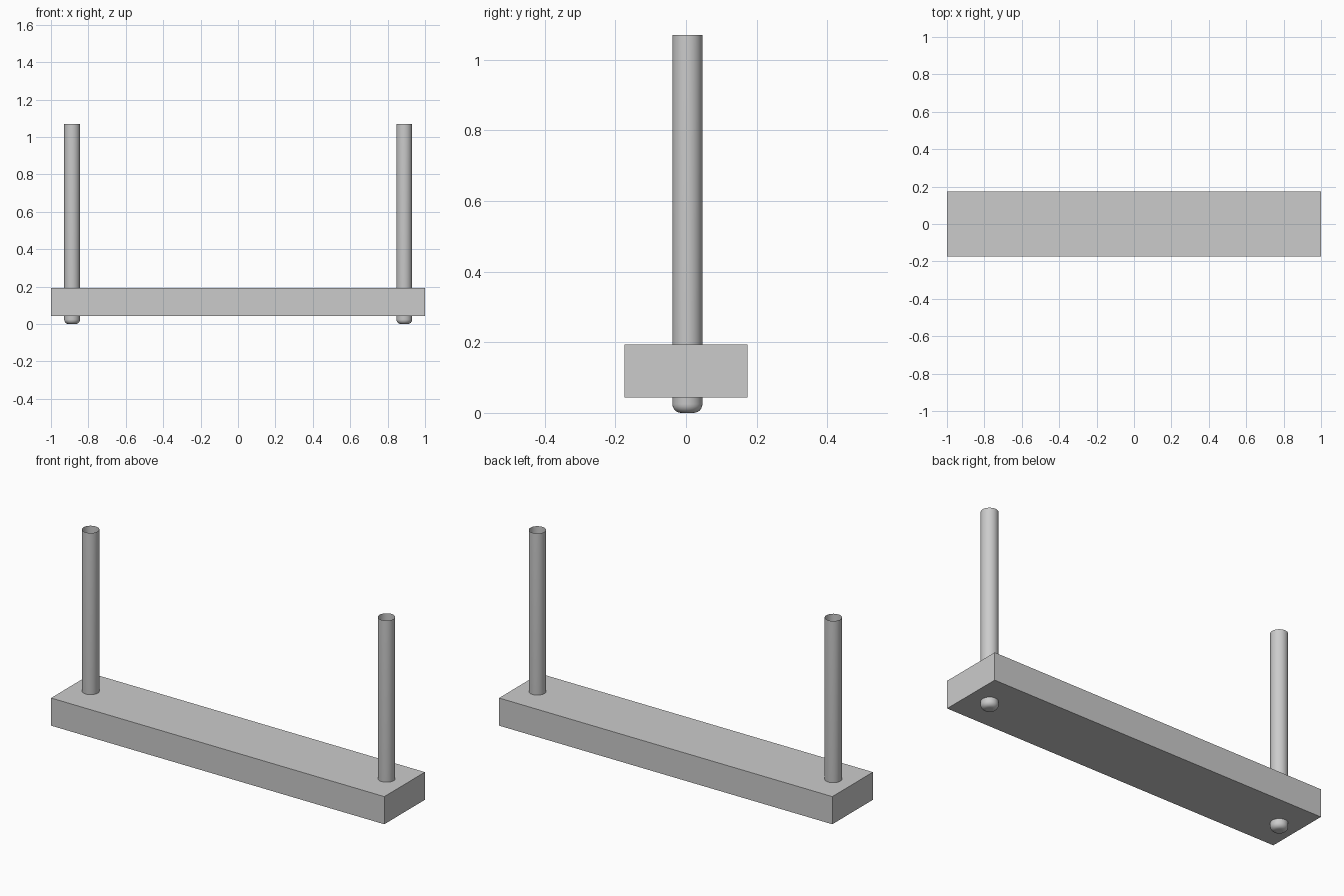
import bpy, bmesh, math

if "Cube" in bpy.data.objects:
    bpy.data.objects.remove(bpy.data.objects["Cube"])

SEG = 32
R = 0.0425            # post radius
TOP = 1.07
FILLET = 0.025        # rounding of the lower end


def add_object(name, bm):
    mesh = bpy.data.meshes.new(name)
    bm.to_mesh(mesh)
    bm.free()
    obj = bpy.data.objects.new(name, mesh)
    bpy.context.collection.objects.link(obj)
    return obj


# Plank
bm = bmesh.new()
bmesh.ops.create_cube(bm, size=1)
bmesh.ops.scale(bm, vec=(2.0, 0.348, 0.15), verts=bm.verts)
bmesh.ops.translate(bm, vec=(0, 0, 0.118), verts=bm.verts)
add_object("plank", bm)


# Post: open at the top, passes through the plank, rounded foot underneath
def make_post(name, x):
    profile = [(R, TOP)]
    for i in range(7):
        a = math.pi / 2 * i / 6
        profile.append((R - FILLET + FILLET * math.cos(a),
                        FILLET - FILLET * math.sin(a)))
    bm = bmesh.new()
    rings = [[bm.verts.new((x + r * math.cos(2 * math.pi * k / SEG),
                            0.004 + r * math.sin(2 * math.pi * k / SEG), z))
              for k in range(SEG)] for r, z in profile]
    for upper, lower in zip(rings, rings[1:]):
        for k in range(SEG):
            n = (k + 1) % SEG
            bm.faces.new((upper[k], lower[k], lower[n], upper[n]))
    bm.faces.new(rings[-1][::-1])
    for f in bm.faces:
        f.smooth = len(f.verts) == 4
    add_object(name, bm)


for side, x in (("left", -0.887), ("right", 0.889)):
    make_post(side + "_post", x)
